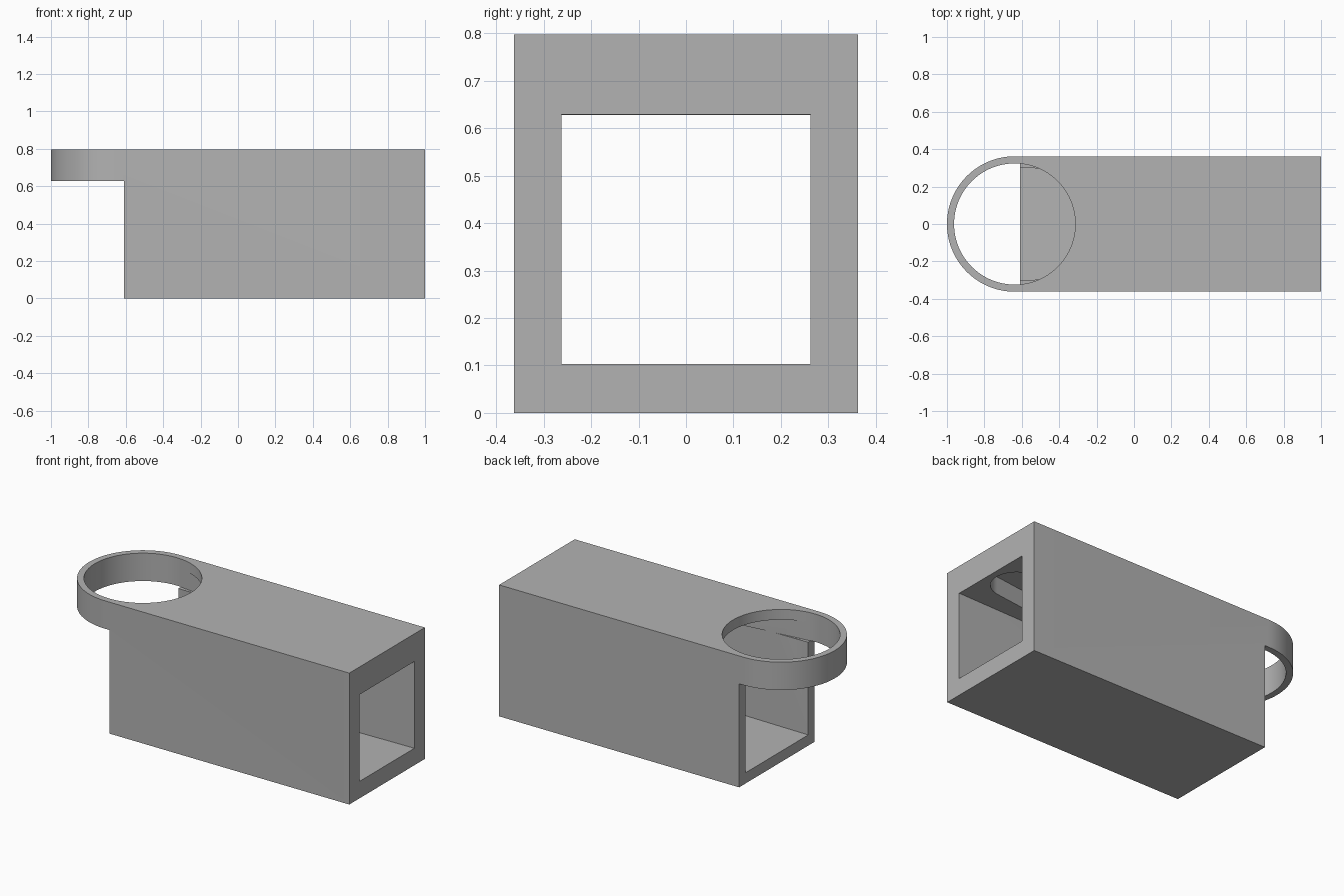
import bpy, bmesh, math

cube = bpy.data.objects.get("Cube")
if cube:
    bpy.data.objects.remove(cube, do_unlink=True)

HALF, TOP, SHELF = 0.362, 0.797, 0.628   # half width, height, collar underside
END, RING_X, HOLE_R = -0.61, -0.638, 0.324

grey = bpy.data.materials.new("grey")
grey.use_nodes = True
colour = (0.45, 0.45, 0.45, 1)
grey.diffuse_color = colour
grey.node_tree.nodes["Principled BSDF"].inputs["Base Color"].default_value = colour


def loft(name, bottom, top):
    """Solid between two matching outlines."""
    bm = bmesh.new()
    a = [bm.verts.new(p) for p in bottom]
    b = [bm.verts.new(p) for p in top]
    n = len(a)
    bm.faces.new(a)
    bm.faces.new(b)
    for i in range(n):
        j = (i + 1) % n
        bm.faces.new((a[i], a[j], b[j], b[i]))
    bmesh.ops.recalc_face_normals(bm, faces=bm.faces)
    mesh = bpy.data.meshes.new(name)
    bm.to_mesh(mesh)
    bm.free()
    mesh.materials.append(grey)
    obj = bpy.data.objects.new(name, mesh)
    bpy.context.collection.objects.link(obj)
    return obj


def prism(name, outline, z0, z1):
    return loft(name, [(x, y, z0) for x, y in outline], [(x, y, z1) for x, y in outline])


def arc(cx, r, start, end, steps):
    angles = [start + (end - start) * i / steps for i in range(steps + 1)]
    return [(cx + r * math.cos(t), r * math.sin(t)) for t in angles]


def section(x, half, z0, z1):
    return [(x, -half, z0), (x, half, z0), (x, half, z1), (x, -half, z1)]


def box_outline(x0, x1, half):
    return [(x0, -half), (x1, -half), (x1, half), (x0, half)]


# Body: block with one rounded end
rounded = arc(RING_X, HALF, math.pi / 2, 3 * math.pi / 2, 48)
body = prism("holder_body", rounded + [(1, -HALF), (1, HALF)], 0, TOP)

# Notch under the collar
notch = prism("notch_cutter", box_outline(-1.2, END, 0.6), -0.2, SHELF)

# Round opening through the collar
hole = prism("hole_cutter", arc(RING_X, HOLE_R, 0, math.tau * 95 / 96, 95),
             SHELF - 0.001, 1)

# Teardrop recess in the ceiling, narrowing away from the collar
TIP_X, TIP_R = 0.82, 0.14
tangent = math.acos((HOLE_R - TIP_R) / (TIP_X - RING_X))
teardrop = (arc(TIP_X, TIP_R, -tangent, tangent, 24)
            + arc(RING_X, HOLE_R - 0.0005, tangent, math.tau - tangent, 60))
recess = prism("recess_cutter", teardrop, SHELF - 0.0005, 0.735)

# Tapered tunnel along the whole body
slope = (0.30 - 0.262) / (1 - END)
tunnel = loft("tunnel_cutter",
              section(END - 0.1, 0.30 + slope * 0.1, 0.065 - slope * 0.1, SHELF + 0.001),
              section(1.1, 0.262 - slope * 0.1, 0.103 + slope * 0.1, SHELF + 0.001))

# The recess must not cut past the end wall into the collar ring
for cutter in (notch, hole, recess, tunnel):
    mod = body.modifiers.new(cutter.name, "BOOLEAN")
    mod.operation = "DIFFERENCE"
    mod.solver = "EXACT"
    mod.object = cutter

# Bake the cuts, then drop the cutters
bpy.context.view_layer.update()
result = bpy.data.meshes.new_from_object(
    body.evaluated_get(bpy.context.evaluated_depsgraph_get()))
body.modifiers.clear()
body.data = result
for cutter in (notch, hole, recess, tunnel):
    bpy.data.objects.remove(cutter, do_unlink=True)

bpy.ops.object.select_all(action="DESELECT")
body.select_set(True)
bpy.context.view_layer.objects.active = body
bpy.ops.object.shade_smooth_by_angle(angle=math.radians(30))
